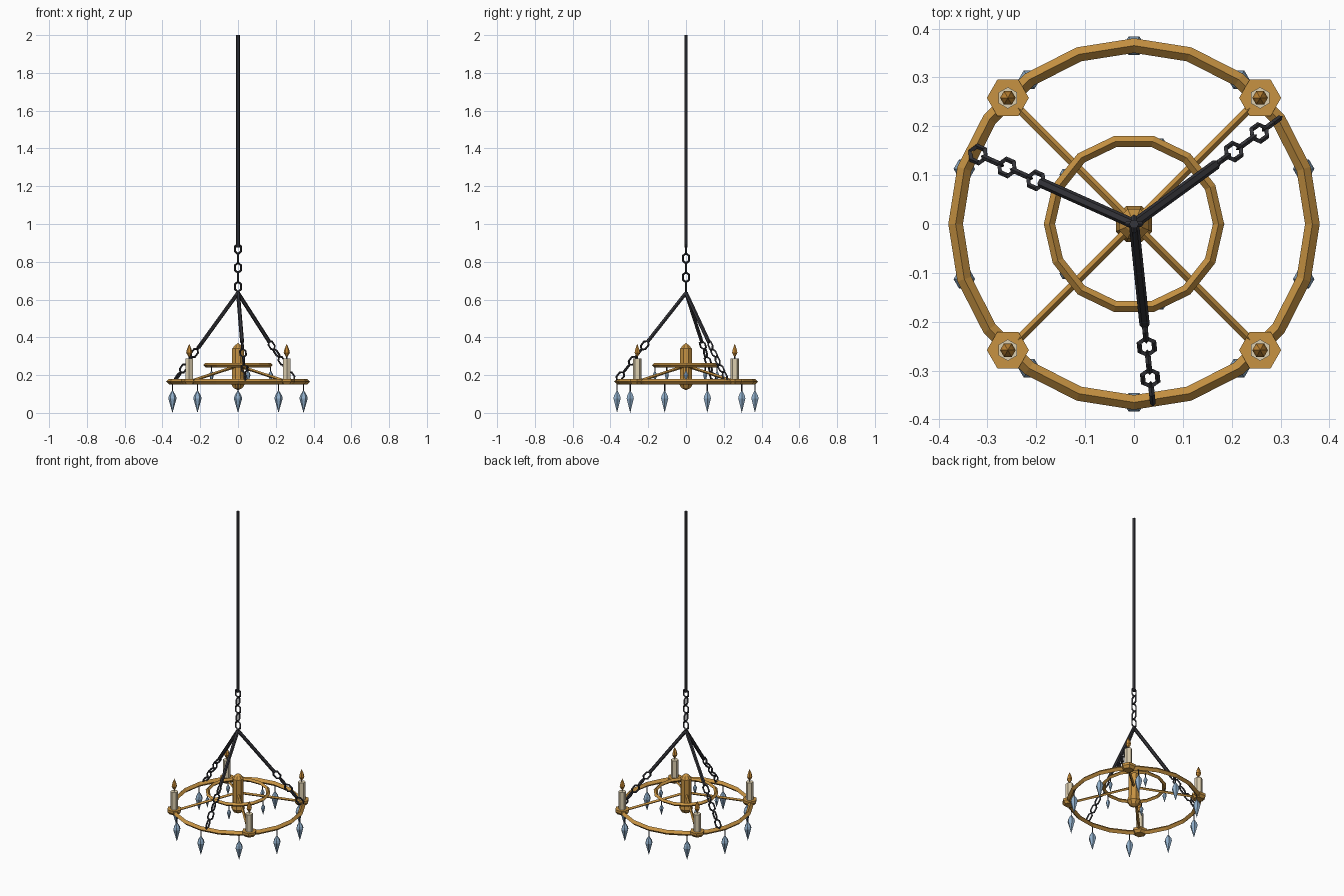
import bpy, bmesh, math
from math import cos, sin, pi, radians
from mathutils import Vector, Matrix

if "Cube" in bpy.data.objects:
    bpy.data.objects.remove(bpy.data.objects["Cube"])


def mat(name, rgb):
    m = bpy.data.materials.new(name)
    m.diffuse_color = (*rgb, 1)
    m.use_nodes = True
    m.node_tree.nodes["Principled BSDF"].inputs["Base Color"].default_value = m.diffuse_color
    return m


GOLD = mat("gold", (0.57, 0.29, 0.055))
IRON = mat("dark iron", (0.035, 0.035, 0.042))
WAX = mat("cream wax", (0.72, 0.62, 0.43))
FLAME = mat("flame orange", (0.60, 0.27, 0.04))
GLASS = mat("blue crystal", (0.28, 0.43, 0.60))


def obj(name, bm, material, matrix=Matrix()):
    bmesh.ops.recalc_face_normals(bm, faces=bm.faces)
    me = bpy.data.meshes.new(name)
    bm.to_mesh(me)
    bm.free()
    me.materials.append(material)
    o = bpy.data.objects.new(name, me)
    o.matrix_world = matrix
    bpy.context.collection.objects.link(o)
    return o


def lathe(name, profile, n, material, at=(0, 0, 0), turn=0):
    """Flat-faced turned shape from (radius, z) points, bottom to top."""
    bm = bmesh.new()
    rings = []
    for r, z in profile:
        if r == 0:
            rings.append([bm.verts.new((0, 0, z))] * n)
        else:
            rings.append([bm.verts.new((r * cos(turn + 2 * pi * i / n),
                                        r * sin(turn + 2 * pi * i / n), z)) for i in range(n)])
    for a, b in zip(rings, rings[1:]):
        for i in range(n):
            j = (i + 1) % n
            bm.faces.new(list(dict.fromkeys((a[i], a[j], b[j], b[i]))))
    for end in (rings[0], rings[-1]):
        if end[0] is not end[1]:
            bm.faces.new(end)
    return obj(name, bm, material, Matrix.Translation(at))


def torus(name, R, r, n, m, material, matrix=Matrix(), stretch=(1, 1)):
    """Low-poly torus in the local xy plane; stretch shapes it into a link."""
    bm = bmesh.new()
    g = []
    for i in range(n):
        a = 2 * pi * i / n
        d = Vector((cos(a), sin(a), 0))
        c = Vector((R * stretch[0] * d.x, R * stretch[1] * d.y, 0))
        g.append([bm.verts.new(c + d * r * cos(2 * pi * k / m) + Vector((0, 0, r * sin(2 * pi * k / m))))
                  for k in range(m)])
    for i in range(n):
        for k in range(m):
            bm.faces.new((g[i][k], g[(i + 1) % n][k], g[(i + 1) % n][(k + 1) % m], g[i][(k + 1) % m]))
    return obj(name, bm, material, matrix)


def rod(name, a, b, r, n, material):
    a, b = Vector(a), Vector(b)
    o = lathe(name, [(r, 0), (r, (b - a).length)], n, material)
    o.matrix_world = Matrix.Translation(a) @ (b - a).to_track_quat('Z', 'Y').to_matrix().to_4x4()


def link(name, centre, along, normal):
    """Six-sided chain link, long axis 'along', open face towards 'normal'."""
    x, z = along.normalized(), normal.normalized()
    m = Matrix((x, z.cross(x), z)).transposed().to_4x4()
    torus(name, 0.028, 0.0058, 6, 4, IRON, Matrix.Translation(centre) @ m, (1, 0.62))


def polar(r, deg, z):
    return Vector((r * cos(radians(deg)), r * sin(radians(deg)), z))


# Rings
R = 0.365
torus("outer_ring", R, 0.015, 20, 4, GOLD, Matrix.Translation((0, 0, 0.165)))
torus("inner_ring", 0.173, 0.0115, 14, 4, GOLD, Matrix.Translation((0, 0, 0.253)))

# Central column with pointed ends
lathe("column", [(0, 0.12), (0.027, 0.133), (0.04, 0.155), (0.033, 0.185), (0.033, 0.34),
                 (0.018, 0.358), (0, 0.37)], 8, GOLD, turn=pi / 8)

# Spokes with a plate, candle, wick and flame at each end
for i in range(4):
    a = 45 + 90 * i
    p = polar(R, a, 0)
    rod("spoke", (0, 0, 0.25), polar(R, a, 0.165), 0.008, 4, GOLD)
    lathe("candle_plate", [(0.03, 0.15), (0.043, 0.165), (0.043, 0.18)], 6, GOLD, p)
    lathe("candle", [(0.022, 0.178), (0.022, 0.287)], 6, WAX, p, pi / 6)
    lathe("wick", [(0.003, 0.285), (0.003, 0.305)], 4, IRON, p)
    lathe("flame", [(0.005, 0.298), (0.016, 0.318), (0.012, 0.338), (0, 0.366)], 6, FLAME, p)


# Hanging crystals
def crystal(name, top, s):
    lathe(name + "_wire", [(0.003, -0.037 * s), (0.003, 0.005)], 4, IRON, top)
    lathe(name, [(0, -0.152 * s), (0.022 * s, -0.075 * s), (0.018 * s, -0.06 * s), (0, -0.03 * s)],
          6, GLASS, top)


for i in range(10):
    crystal("outer_crystal", polar(R, 18 + 36 * i, 0.152), 1)
for i in range(5):
    crystal("inner_crystal", polar(0.173, 72 * i, 0.243), 0.57)

# Main hanging rod and central chain
UP = Vector((0, 0, 1))
rod("hanging_rod", (0, 0, 0.875), (0, 0, 2.0), 0.01, 6, IRON)
for i in range(5):
    link("centre_link", Vector((0, 0, 0.868 - 0.05 * i)), UP,
         Vector((0, 1, 0)) if i % 2 == 0 else Vector((1, 0, 0)))

# Three sloping strands: a rod, then alternating links down to the ring
apex = Vector((0, 0, 0.635))
for a, flip in ((36, 0), (156, 1), (276, 0)):
    end = polar(0.37, a, 0.168)
    d = end - apex
    side = d.cross(UP)
    rod("strand_rod", apex, apex + d * 0.56, 0.0105, 6, IRON)
    for k in range(5):
        face = side.cross(d) if (k + flip) % 2 else side
        link("strand_link", apex + d * (0.594 + 0.0875 * k), d, face)
